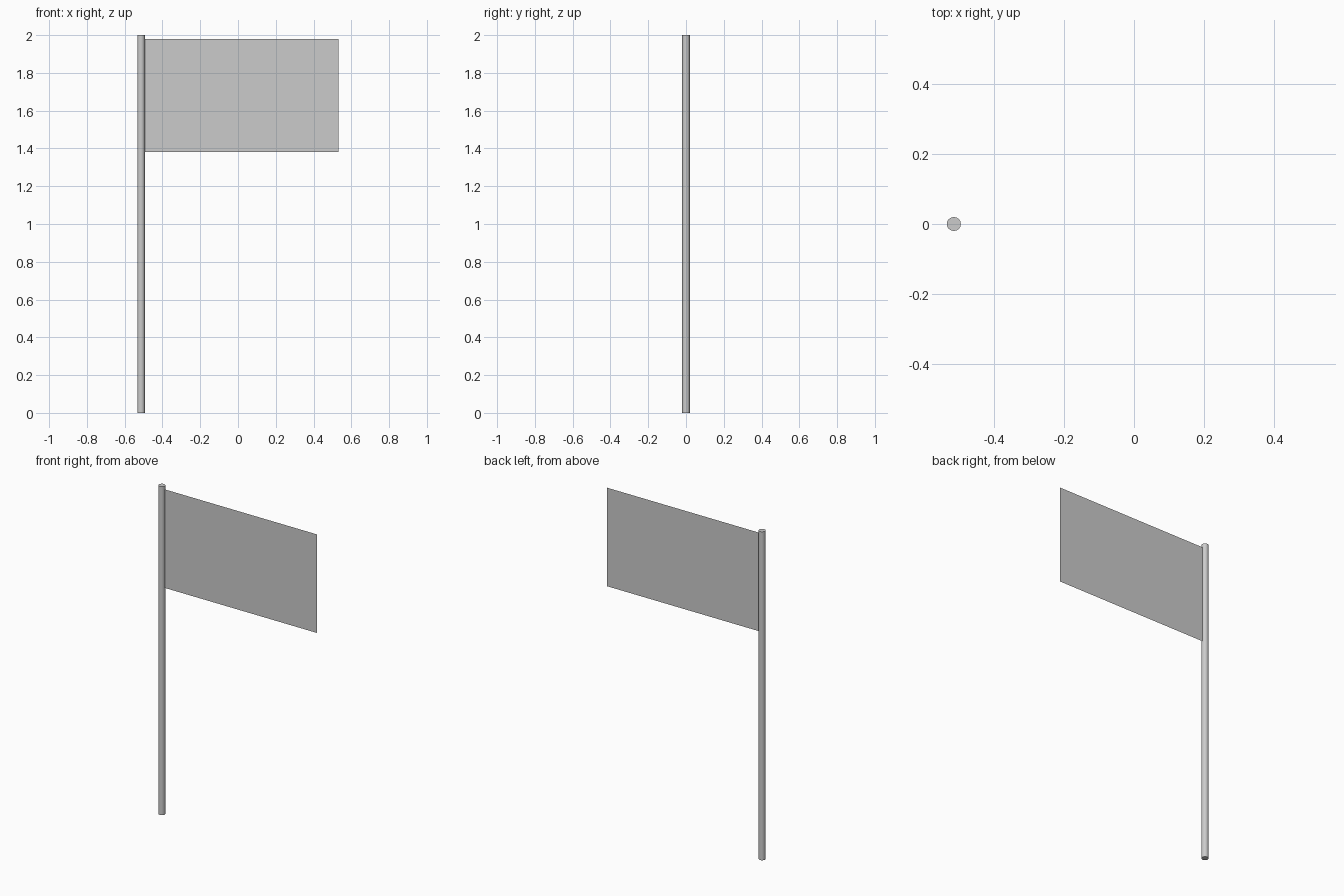
import bpy
import math

if "Cube" in bpy.data.objects:
    bpy.data.objects.remove(bpy.data.objects["Cube"])

POLE_X, POLE_R, HEIGHT = -0.513, 0.02, 2.0

# Pole: slim round post with flat ends
bpy.ops.mesh.primitive_cylinder_add(vertices=16, radius=POLE_R, depth=HEIGHT,
                                    location=(POLE_X, 0, HEIGHT / 2))
pole = bpy.context.object
pole.name = "pole"
bpy.ops.object.shade_smooth_by_angle(angle=math.radians(40))

# Flag: single flat sheet, one edge tucked into the pole
left, right, bottom, top = POLE_X + POLE_R * 0.8, 0.533, 1.38, 1.98
mesh = bpy.data.meshes.new("flag")
mesh.from_pydata([(left, 0, bottom), (right, 0, bottom), (right, 0, top), (left, 0, top)],
                 [], [(0, 1, 2, 3)])
flag = bpy.data.objects.new("flag", mesh)
bpy.context.collection.objects.link(flag)
